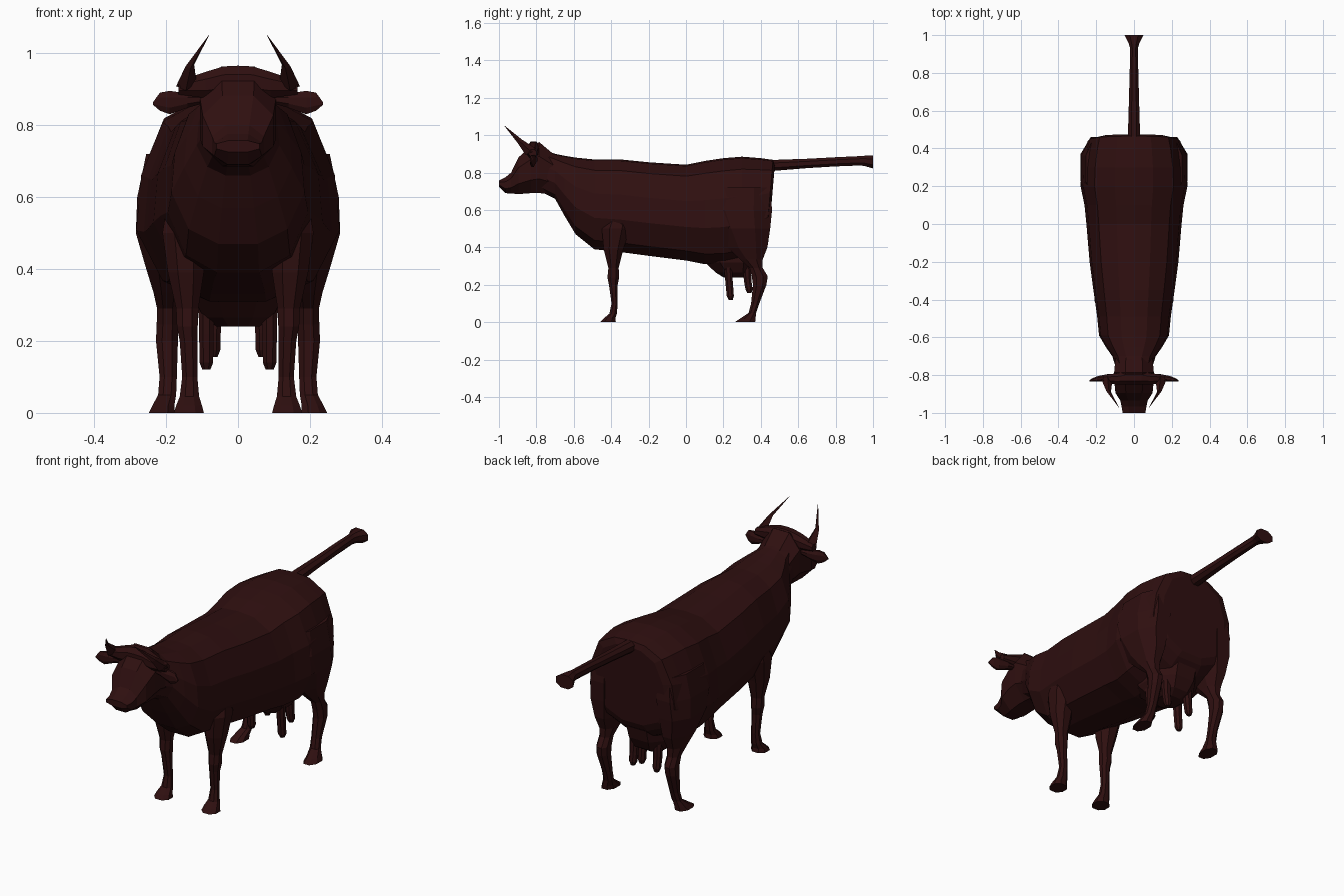
import bpy, bmesh

hide = bpy.data.materials.new("dark red brown hide")
hide.diffuse_color = (0.028, 0.0048, 0.005, 1)


def loft(name, rings, mirror=False):
    """Skin a list of equal-length point rings, cap both ends, flat shade."""
    bm = bmesh.new()
    for s in ((1, -1) if mirror else (1,)):
        loops = [[bm.verts.new((s * x, y, z)) for x, y, z in r] for r in rings]
        n = len(loops[0])
        for a, b in zip(loops, loops[1:]):
            for i in range(n):
                j = (i + 1) % n
                bm.faces.new((a[i], a[j], b[j], b[i]))
        bm.faces.new(loops[0])
        bm.faces.new(loops[-1][::-1])
    bmesh.ops.recalc_face_normals(bm, faces=bm.faces)
    me = bpy.data.meshes.new(name)
    bm.to_mesh(me)
    bm.free()
    me.materials.append(hide)
    ob = bpy.data.objects.new(name, me)
    bpy.context.collection.objects.link(ob)
    return ob


def oct2(a0, a1, b0, b1, c=0.28):
    """Chamfered rectangle in two dimensions."""
    da, db = (a1 - a0) * c, (b1 - b0) * c
    return [(a0 + da, b0), (a1 - da, b0), (a1, b0 + db), (a1, b1 - db),
            (a1 - da, b1), (a0 + da, b1), (a0, b1 - db), (a0, b0 + db)]


def level(z, x0, x1, y0, y1):
    return [(x, y, z) for x, y in oct2(x0, x1, y0, y1)]


def slice_y(y, w, z0, z1, c=0.28):
    return [(x, y, z) for x, z in oct2(-w, w, z0, z1, c)]


def slice_x(x, y0, y1, z0, z1):
    return [(x, y, z) for y, z in oct2(y0, y1, z0, z1)]


# Torso and neck: y, half width, underside, back line, backward lean with height
HALF = [(0, 1), (.36, .985), (.74, .88), (.95, .62), (1, .35), (.74, .1), (.3, 0)]


def torso_ring(y, w, z0, z1, lean=0):
    half = [(fx * w, y + lean * fz, z0 + fz * (z1 - z0)) for fx, fz in HALF]
    return half + [(-x, yy, z) for x, yy, z in half[:0:-1]]


loft("torso", [torso_ring(*r) for r in (
    (-.78, .09, .70, .93), (-.70, .115, .66, .90), (-.65, .15, .57, .89),
    (-.59, .185, .47, .88), (-.49, .195, .39, .87), (-.35, .215, .375, .87),
    (-.20, .235, .355, .855), (0, .252, .33, .842), (.10, .262, .31, .862),
    (.20, .283, .31, .877), (.30, .278, .33, .885), (.38, .262, .36, .877, .02),
    (.425, .245, .40, .868, .04), (.44, .20, .43, .84, .035))])

# Head tapering to a blunt muzzle
loft("head", [slice_y(*r) for r in (
    (-.71, .098, .685, .90), (-.785, .105, .69, .963), (-.83, .105, .69, .94),
    (-.895, .098, .685, .882), (-.935, .072, .688, .80),
    (-.965, .066, .69, .775), (-1.0, .06, .725, .757))])

# Poll ridge carrying the horns
loft("poll", [slice_x(*r) for r in (
    (0, -.85, -.78, .88, .965), (.04, -.85, -.78, .88, .963),
    (.09, -.85, -.79, .875, .948), (.165, -.84, -.80, .885, .922))], True)

# Horns sweeping forward and up
loft("horns", [
    [(.115, -.83, .918), (.145, -.858, .895), (.172, -.825, .908), (.14, -.805, .93)],
    [(.122, -.89, .968), (.132, -.90, .958), (.146, -.885, .963), (.134, -.875, .975)],
    [(.08, -.97, 1.05), (.081, -.971, 1.049), (.082, -.97, 1.049), (.081, -.969, 1.05)],
], True)

# Leaf-shaped ears
loft("ears", [slice_x(*r) for r in (
    (.09, -.825, -.795, .862, .882), (.14, -.83, -.795, .848, .888),
    (.19, -.835, -.805, .83, .895), (.217, -.835, -.815, .84, .89),
    (.236, -.835, -.827, .856, .864))], True)

# Front legs with shoulders and hooves
loft("front_legs", [level(*r) for r in (
    (.62, .10, .19, -.40, -.29), (.50, .09, .21, -.45, -.30),
    (.39, .095, .195, -.44, -.335), (.29, .11, .172, -.415, -.36),
    (.24, .112, .17, -.42, -.357), (.20, .113, .162, -.412, -.365),
    (.10, .113, .155, -.398, -.365), (.045, .108, .162, -.41, -.37),
    (.02, .10, .172, -.44, -.378), (0, .095, .178, -.46, -.375))], True)

# Hind legs with thighs, hocks and hooves
loft("hind_legs", [level(*r) for r in (
    (.72, .12, .255, .14, .45), (.60, .10, .28, .11, .46),
    (.50, .11, .284, .16, .45), (.40, .135, .255, .22, .435),
    (.335, .155, .235, .29, .41), (.29, .165, .225, .34, .41),
    (.245, .165, .226, .352, .437), (.20, .167, .228, .358, .43),
    (.10, .17, .218, .348, .392), (.05, .172, .222, .335, .375),
    (.02, .177, .238, .29, .372), (0, .175, .248, .26, .37))], True)

# Udder and four teats
loft("udder", [level(*r) for r in (
    (.40, -.13, .13, .08, .41), (.32, -.125, .125, .10, .39),
    (.265, -.095, .095, .16, .36), (.24, -.06, .06, .20, .32))])
for name, x, y, tip in (("front_teats", .088, .225, .12), ("rear_teats", .068, .325, .155)):
    loft(name, [level(z, x - r, x + r, y + d - r, y + d + r) for z, r, d in (
        (.30, .022, 0), (.22, .02, .005), (tip + .02, .019, .012), (tip, .011, .014))], True)

# Tail held straight back, with a flared tuft
loft("tail", [slice_y(*r) for r in (
    (.42, .034, .805, .865), (.48, .032, .81, .868), (.65, .027, .824, .874),
    (.80, .023, .833, .882), (.93, .02, .838, .888), (.955, .028, .835, .89),
    (1.0, .05, .822, .89))])
